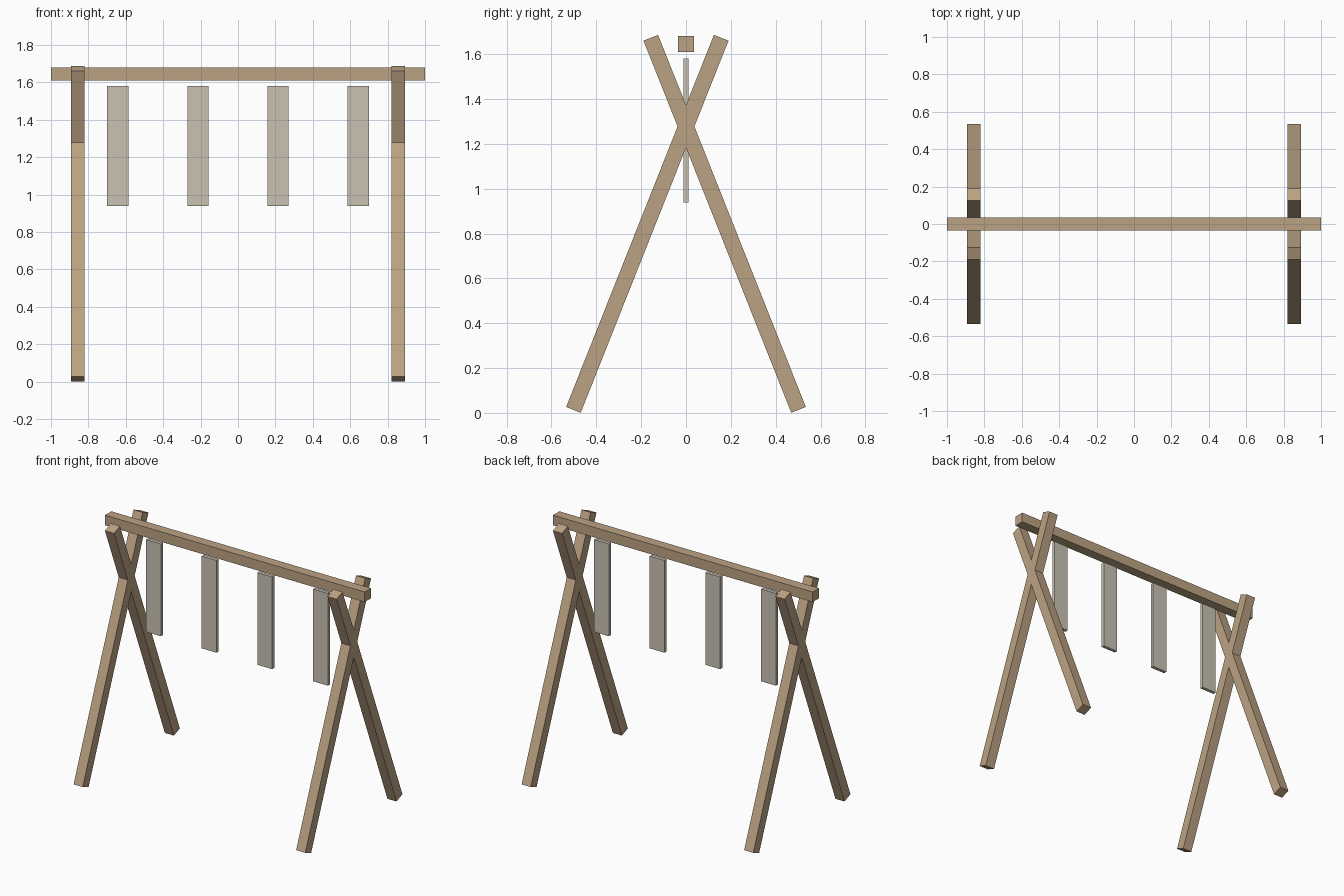
import bpy
from math import atan2, hypot

cube = bpy.data.objects.get("Cube")
if cube:
    bpy.data.objects.remove(cube, do_unlink=True)


def make_material(name, rgb):
    mat = bpy.data.materials.new(name)
    mat.use_nodes = True
    mat.diffuse_color = (*rgb, 1)
    mat.node_tree.nodes["Principled BSDF"].inputs["Base Color"].default_value = (*rgb, 1)
    return mat


def box(name, size, center, mat, tilt=0):
    bpy.ops.mesh.primitive_cube_add(size=1, location=center, rotation=(tilt, 0, 0))
    obj = bpy.context.object
    obj.name = name
    obj.scale = size
    obj.data.materials.append(mat)
    return obj


wood = make_material("tan wood", (0.50, 0.365, 0.228))
grey = make_material("warm grey", (0.59, 0.545, 0.45))

BEAM = 0.07

# Top beam
box("top_beam", (2, BEAM, BEAM), (0, 0, 1.645), wood)

# Crossed legs: each runs from a foot on one side to a tip on the other
foot_y, foot_z = -0.502, 0.0135
tip_y, tip_z = 0.157, 1.673
dy, dz = tip_y - foot_y, tip_z - foot_z
for side, x in (("right", -0.857), ("left", 0.857)):
    for end, s in (("front", 1), ("back", -1)):
        box(f"{end}_{side}_leg", (BEAM, BEAM, hypot(dy, dz)),
            (x, s * (foot_y + tip_y) / 2, (foot_z + tip_z) / 2),
            wood, -s * atan2(dy, dz))

# Hanging slats, evenly spaced under the beam
for i in range(4):
    box(f"hanging_slat_{i + 1}", (0.114, 0.023, 0.642),
        ((i - 1.5) * 0.4286, 0, 1.26), grey)
